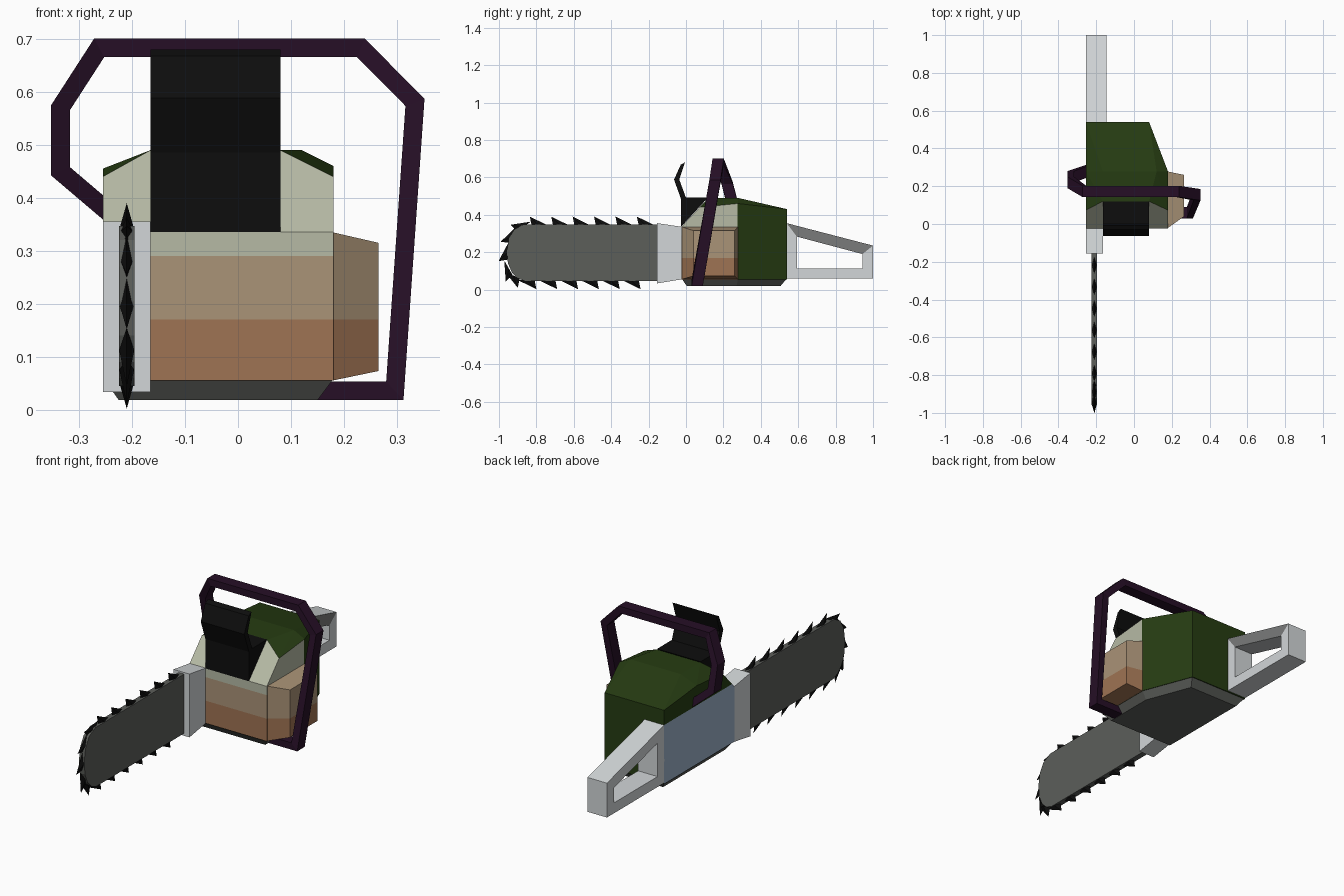
import bpy, bmesh, math
from mathutils import Vector

if "Cube" in bpy.data.objects:
    bpy.data.objects.remove(bpy.data.objects["Cube"])


def material(name, r, g, b):
    lin = lambda c: ((c / 255 + 0.055) / 1.055) ** 2.4 if c > 10 else c / 255 / 12.92
    m = bpy.data.materials.new(name)
    m.diffuse_color = (lin(r), lin(g), lin(b), 1)
    m.use_nodes = True
    m.node_tree.nodes["Principled BSDF"].inputs["Base Color"].default_value = m.diffuse_color
    return m


BLACK = material("black", 13, 13, 13)
PURPLE = material("dark_purple", 38, 15, 38)
GREEN = material("dark_green", 38, 60, 18)
PALE = material("pale_olive", 182, 186, 165)
TAN = material("tan", 170, 147, 119)
BROWN = material("rust_brown", 159, 115, 83)
BLUE = material("blue_grey", 156, 178, 202)
LIGHT = material("light_steel", 210, 214, 216)
MID = material("mid_grey", 122, 123, 123)
DARK = material("dark_grey", 92, 94, 90)


def finish(bm, name, mats, rule=None):
    bmesh.ops.recalc_face_normals(bm, faces=bm.faces)
    bm.normal_update()
    if rule:
        for f in bm.faces:
            f.material_index = mats.index(rule(f.calc_center_median(), f.normal))
    me = bpy.data.meshes.new(name)
    bm.to_mesh(me)
    bm.free()
    for m in mats:
        me.materials.append(m)
    ob = bpy.data.objects.new(name, me)
    bpy.context.collection.objects.link(ob)
    return ob


def hull(name, pts, mats, rule=None, cuts=()):
    """Convex solid, optionally cut by (axis, position) planes for colour edges."""
    bm = bmesh.new()
    for p in pts:
        bm.verts.new(p)
    bmesh.ops.convex_hull(bm, input=bm.verts)
    loose = [v for v in bm.verts if not v.link_faces]
    bmesh.ops.delete(bm, geom=loose, context='VERTS')
    bmesh.ops.dissolve_limit(bm, angle_limit=0.01, verts=bm.verts, edges=bm.edges)
    for axis, pos in cuts:
        no = Vector((0, 0, 0))
        no[axis] = 1
        bmesh.ops.bisect_plane(bm, geom=bm.verts[:] + bm.edges[:] + bm.faces[:],
                               plane_co=no * pos, plane_no=no)
    return finish(bm, name, mats, rule)


def extrude_yz(name, profile, x0, x1, mat):
    """Side profile (y, z) extruded across x."""
    bm = bmesh.new()
    f = bm.faces.new([bm.verts.new((x0, y, z)) for y, z in profile])
    r = bmesh.ops.extrude_face_region(bm, geom=[f])
    bmesh.ops.translate(bm, vec=(x1 - x0, 0, 0),
                        verts=[g for g in r["geom"] if isinstance(g, bmesh.types.BMVert)])
    return finish(bm, name, [mat])


def loft(bm, rings, closed):
    rows = [[bm.verts.new(p) for p in ring] for ring in rings]
    n, k = len(rows), len(rows[0])
    for i in range(n if closed else n - 1):
        a, b = rows[i], rows[(i + 1) % n]
        for j in range(k):
            bm.faces.new((a[j], a[(j + 1) % k], b[(j + 1) % k], b[j]))
    if not closed:
        bm.faces.new(rows[0])
        bm.faces.new(rows[-1])


# Engine body: chamfered block, painted in bands at the front and right
def body_colour(c, n):
    if n.x < -0.9:
        return BLUE if c.z < 0.355 else GREEN
    if n.y < -0.5 or (n.x > 0.9 and c.y < 0.275):
        return BROWN if c.z < 0.17 else TAN if c.z < 0.29 else PALE
    return GREEN


body = [(x, y, z) for x in (-0.255, 0.18)
        for y, z in ((-0.025, 0.055), (-0.025, 0.335), (0.073, 0.44))]
body += [(-0.165, 0.12, 0.49), (0.08, 0.12, 0.49),
         (-0.255, 0.278, 0.455), (-0.165, 0.278, 0.49), (0.12, 0.278, 0.49), (0.18, 0.278, 0.46),
         (0.18, 0.278, 0.055),
         (-0.255, 0.54, 0.055), (-0.255, 0.54, 0.43), (0.08, 0.54, 0.055), (0.08, 0.54, 0.43)]
hull("engine_body", body, [BROWN, TAN, PALE, GREEN, BLUE], body_colour,
     [(2, 0.17), (2, 0.29), (2, 0.355), (1, 0.275)])

# Starter housing bulging out of the right side
hull("starter_housing",
     [(0.178, y, z) for y in (-0.022, 0.278) for z in (0.055, 0.335)] +
     [(0.265, y, z) for y in (0.04, 0.26) for z in (0.073, 0.315)],
     [BROWN, TAN], lambda c, n: BROWN if c.z < 0.17 else TAN, [(2, 0.17)])

# Tapered base tray
hull("base_tray",
     [(x, y, 0.058) for x, y in ((-0.253, -0.023), (0.18, -0.023), (0.18, 0.278),
                                 (0.08, 0.538), (-0.253, 0.538))] +
     [(x, y, 0.018) for x, y in ((-0.225, 0.005), (0.15, 0.005), (0.15, 0.27),
                                 (0.06, 0.505), (-0.225, 0.505))], [DARK])

# Bar clamp block
hull("bar_clamp",
     [(x, y, z) for x in (-0.255, -0.165)
      for y, z in ((-0.155, 0.033), (-0.155, 0.355), (-0.02, 0.055), (-0.02, 0.335))], [LIGHT])

# Guide bar with rounded nose
BX = -0.21
extrude_yz("guide_bar",
           [(-0.14, 0.045), (-0.14, 0.347), (-0.87, 0.347), (-0.92, 0.32), (-0.948, 0.27),
            (-0.958, 0.205), (-0.952, 0.14), (-0.93, 0.09), (-0.90, 0.06), (-0.86, 0.045)],
           BX - 0.015, BX + 0.015, DARK)

# Chain teeth: raked pyramids around the bar (y, z, travel angle)
teeth = [(-0.825 + 0.1145 * i, 0.345, 180) for i in range(6)]
teeth += [(-0.81 + 0.1115 * i, 0.047, 0) for i in range(6)]
teeth += [(-0.905, 0.315, 215), (-0.945, 0.25, 250), (-0.957, 0.16, 268),
          (-0.93, 0.075, 300), (-0.89, 0.055, 335)]
bm = bmesh.new()
for y, z, ang in teeth:
    a = math.radians(ang)
    d = Vector((0, math.cos(a), math.sin(a)))
    n = Vector((0, d.z, -d.y))
    lead = Vector((BX, y, z)) - n * 0.004
    side = Vector((0.014, 0, 0))
    mid = lead - d * 0.04
    base = [bm.verts.new(p) for p in (lead, mid + side, lead - d * 0.09, mid - side)]
    tip = bm.verts.new(lead + n * 0.049 + d * 0.01)
    bm.faces.new(base)
    for i in range(4):
        bm.faces.new((base[i], base[(i + 1) % 4], tip))
finish(bm, "chain_teeth", [BLACK])

# Hand guard: wedge on the front slope and a bent plate above it
GX = (-0.165, 0.08)
extrude_yz("guard_wedge", [(-0.027, 0.335), (-0.027, 0.492), (0.118, 0.492)], *GX, BLACK)
extrude_yz("hand_guard",
           [(-0.027, 0.485), (-0.064, 0.588), (-0.028, 0.668), (-0.006, 0.68),
            (-0.036, 0.588), (0.002, 0.485)], *GX, BLACK)

# Rear handle: closed frame with a darker right side on the top bar
outer = [(0.538, 0.06), (1.0, 0.06), (1.0, 0.235), (0.538, 0.355)]
inner = [(0.593, 0.113), (0.943, 0.113), (0.943, 0.19), (0.593, 0.283)]
bm = bmesh.new()
loft(bm, [[(-0.255, *o), (-0.145, *o), (-0.145, *i), (-0.255, *i)]
          for o, i in zip(outer, inner)], True)
finish(bm, "rear_handle", [LIGHT, MID],
       lambda c, n: MID if n.x > 0.9 and c.z > 0.22 and c.y > 0.65 else LIGHT)

# Front loop handle: rectangular section mitred along a bent path
path = [Vector(p) for p in (
    (0.14, 0.06, 0.036), (0.296, 0.06, 0.036), (0.334, 0.155, 0.58), (0.232, 0.172, 0.683),
    (-0.262, 0.172, 0.683), (-0.335, 0.22, 0.57), (-0.335, 0.25, 0.45), (-0.235, 0.285, 0.365))]
rings = []
for i, p in enumerate(path):
    dirs = []
    for a, b in ((i - 1, i), (i, i + 1)):
        if a >= 0 and b < len(path):
            t = path[b] - path[a]
            t.y = 0
            dirs.append(t.normalized())
    t = sum(dirs, Vector()).normalized()
    off = Vector((-t.z, 0, t.x)) * 0.0175 / t.dot(dirs[0])
    w = Vector((0, 0.03, 0))
    rings.append([p + off + w, p + off - w, p - off - w, p - off + w])
bm = bmesh.new()
loft(bm, rings, False)
finish(bm, "front_handle", [PURPLE])
